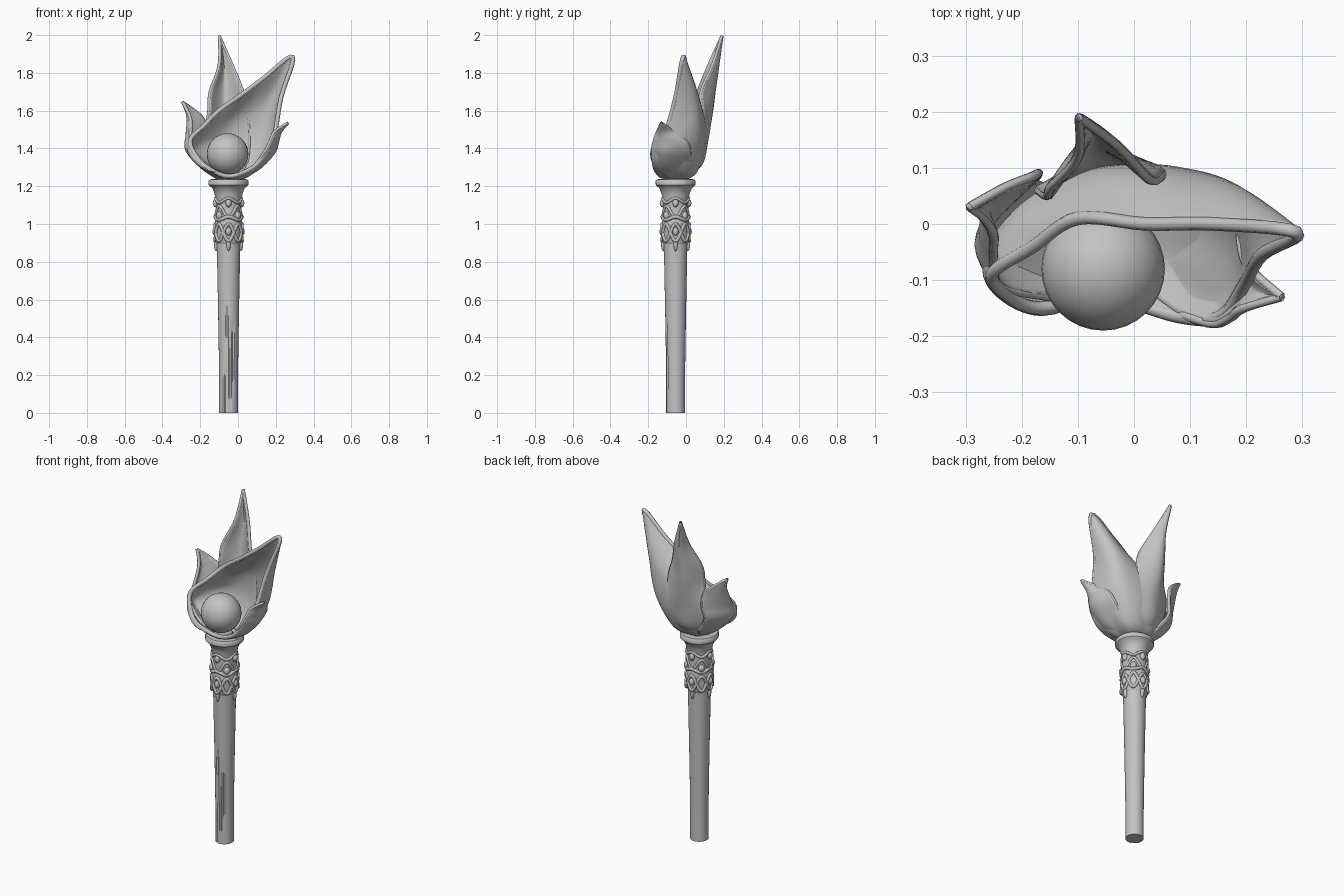
import bpy, bmesh, math
from mathutils import Vector

if "Cube" in bpy.data.objects:
    bpy.data.objects.remove(bpy.data.objects["Cube"])

AX, AY = -0.05, -0.055          # axis of the shaft
stone = bpy.data.materials.new("grey stone")
stone.diffuse_color = (0.55, 0.55, 0.55, 1)
stone.use_nodes = True
stone.node_tree.nodes["Principled BSDF"].inputs["Base Color"].default_value = stone.diffuse_color


def finish(name, bm, solid=0.0):
    bmesh.ops.recalc_face_normals(bm, faces=bm.faces)
    me = bpy.data.meshes.new(name)
    bm.to_mesh(me)
    bm.free()
    me.materials.append(stone)
    for p in me.polygons:
        p.use_smooth = True
    me.set_sharp_from_angle(angle=math.radians(40))
    ob = bpy.data.objects.new(name, me)
    bpy.context.collection.objects.link(ob)
    if solid:
        m = ob.modifiers.new("thickness", 'SOLIDIFY')
        m.thickness, m.offset = solid, 0
    return ob


def spline(pts, steps, cyclic=False):
    """Catmull-Rom curve through the points."""
    P, n, out = [Vector(p) for p in pts], len(pts), []
    at = (lambda i: P[i % n]) if cyclic else (lambda i: P[max(0, min(n - 1, i))])
    for i in range(n if cyclic else n - 1):
        a, b, c, d = at(i - 1), at(i), at(i + 1), at(i + 2)
        for k in range(steps):
            t = k / steps
            out.append(0.5 * (2 * b + (c - a) * t + (2 * a - 5 * b + 4 * c - d) * t * t
                              + (3 * b - a - 3 * c + d) * t ** 3))
    return out if cyclic else out + [P[-1]]


def grid(name, rows, cyclic=False, solid=0.018):
    """Smooth sheet through rows of control points."""
    rows = [spline(r, 6, cyclic) for r in rows]
    cols = [spline(c, 6) for c in zip(*rows)]
    bm = bmesh.new()
    v = [[bm.verts.new(p) for p in c] for c in cols]
    n = len(v)
    for i in range(n if cyclic else n - 1):
        for j in range(len(v[0]) - 1):
            a, b = v[i], v[(i + 1) % n]
            bm.faces.new((a[j], b[j], b[j + 1], a[j + 1]))
    bmesh.ops.remove_doubles(bm, verts=bm.verts, dist=0.0005)
    return finish(name, bm, solid)


def lathe(name, profile, seg=40, groove=None):
    """Capped turned part around the shaft axis."""
    bm = bmesh.new()
    rings = []
    for r, z in profile:
        ring = []
        for k in range(seg):
            a = 2 * math.pi * k / seg
            q = r - (groove(k, z) if groove else 0)
            ring.append(bm.verts.new((AX + q * math.cos(a), AY + q * math.sin(a), z)))
        rings.append(ring)
    for a, b in zip(rings, rings[1:]):
        for k in range(seg):
            bm.faces.new((a[k], a[(k + 1) % seg], b[(k + 1) % seg], b[k]))
    bm.faces.new(rings[0])
    bm.faces.new(rings[-1])
    return finish(name, bm)


def ball(name, loc, r, scale=(1, 1, 1), seg=16):
    bm = bmesh.new()
    bmesh.ops.create_uvsphere(bm, u_segments=seg, v_segments=seg // 2, radius=r)
    for v in bm.verts:
        v.co = Vector(loc) + Vector([v.co[i] * scale[i] for i in range(3)])
    return finish(name, bm)


def tube(name, pts, r, cyclic=True):
    cu = bpy.data.curves.new(name, 'CURVE')
    cu.dimensions, cu.bevel_depth, cu.bevel_resolution = '3D', r, 2
    s = cu.splines.new('POLY')
    s.points.add(len(pts) - 1)
    for p, q in zip(s.points, pts):
        p.co = (*q, 1)
    s.use_cyclic_u, s.use_smooth = cyclic, True
    cu.materials.append(stone)
    ob = bpy.data.objects.new(name, cu)
    bpy.context.collection.objects.link(ob)


def on_shaft(a, r, z):
    return (AX + r * math.cos(a), AY + r * math.sin(a), z)


# shaft, with shallow cracks on the front
cracks = {27: (0.0, 0.25), 29: (0.36, 0.62), 31: (0.02, 0.4), 33: (0.1, 0.5)}
def crack(k, z):
    lo, hi = cracks.get(k, (9, 9))
    return 0.005 if lo <= z <= hi else 0
lathe("shaft", [(0.05 + 0.017 * max(0, z / 20 - 0.2) ** 1.2, z * 0.046) for z in range(21)], 40, crack)

# collar with flange and neck
lathe("collar", [(0.06, 0.89), (0.069, 0.905), (0.072, 0.93), (0.07, 0.98), (0.073, 1.01),
                 (0.066, 1.03), (0.070, 1.06), (0.066, 1.10), (0.069, 1.13), (0.074, 1.16),
                 (0.086, 1.19), (0.098, 1.2), (0.105, 1.207), (0.106, 1.228), (0.1, 1.236),
                 (0.085, 1.238), (0.05, 1.232), (0.04, 1.25)])

# carved relief on the collar: rings, crossing vines, bosses, leaf points
TAU = 2 * math.pi
for i, (z, amp, ph, r, th) in enumerate([
        (0.955, 0.045, 0, 0.072, 0.009), (0.955, 0.045, math.pi, 0.072, 0.009),
        (1.03, 0.008, 0, 0.071, 0.010), (1.065, 0.03, math.pi, 0.069, 0.008),
        (1.125, 0.012, 0, 0.069, 0.008)]):
    tube("carved_vine_%d" % i,
         [on_shaft(TAU * k / 64, r, z + amp * math.cos(4 * TAU * k / 64 + ph)) for k in range(64)], th)
for k in range(4):
    a = TAU * k / 4
    ball("upper_boss_%d" % k, on_shaft(a, 0.068, 1.11), 0.02, (0.8, 0.8, 1.1), 12)
    ball("lower_boss_%d" % k, on_shaft(a, 0.07, 0.96), 0.02, (0.8, 0.8, 1.1), 12)
    ball("side_boss_%d" % k, on_shaft(a + TAU / 8, 0.068, 1.045), 0.018, (1, 1, 1.2), 12)
    ball("leaf_point_%d" % k, on_shaft(a, 0.066, 0.895), 0.016, (0.7, 0.7, 2.5), 12)

# orb held in the flower
ball("orb", (-0.055, -0.08, 1.37), 0.11, seg=32)

# main petal: an open bowl whose rim sweeps up to a tall point at the right
low = [(-.05, -.10, 1.245), (0, -.10, 1.25), (.06, -.10, 1.265), (.08, -.06, 1.28), (.08, 0, 1.28),
       (.06, .03, 1.28), (.02, .05, 1.28), (-.03, .05, 1.28), (-.09, .04, 1.28), (-.13, 0, 1.29),
       (-.14, -.05, 1.29), (-.12, -.09, 1.27), (-.08, -.10, 1.25)]
mid = [(-.05, -.115, 1.248), (.04, -.14, 1.27), (.12, -.15, 1.32), (.17, -.10, 1.38), (.18, -.02, 1.42),
       (.15, .06, 1.45), (.07, .09, 1.42), (-.03, .095, 1.42), (-.12, .075, 1.42), (-.20, .02, 1.39),
       (-.24, -.05, 1.36), (-.20, -.12, 1.31), (-.12, -.14, 1.27)]
upper = [(-.05, -.125, 1.25), (.06, -.155, 1.285), (.14, -.165, 1.355), (.19, -.105, 1.43),
         (.205, -.02, 1.55), (.20, .05, 1.66), (.09, .08, 1.60), (-.02, .08, 1.56), (-.12, .055, 1.5),
         (-.21, 0, 1.46), (-.26, -.07, 1.41), (-.235, -.125, 1.35), (-.16, -.155, 1.29)]
rim = [(-.05, -.13, 1.253), (.08, -.165, 1.30), (.155, -.165, 1.39), (.195, -.11, 1.48),
       (.228, -.055, 1.67), (.29, -.015, 1.885), (.14, 0, 1.775), (.02, 0, 1.685), (-.10, .01, 1.60),
       (-.18, -.04, 1.52), (-.25, -.085, 1.45), (-.235, -.12, 1.38), (-.17, -.15, 1.305)]
base = [(AX + (p[0] - AX) * 0.4, AY + (p[1] - AY) * 0.4, 1.238) for p in low]
grid("main_petal", [base, low, mid, upper, rim], True)
tube("main_petal_lip", spline(rim, 6, True), 0.012)


# outer petals: rows of (height, one edge, middle, other edge) then the tip
def petal(name, rows, tip):
    pts = [[(x, y, z) for x, y in r] for z, *r in rows] + [[tip] * 3]
    grid(name, pts)
    for side in (0, 2):
        tube(name + "_lip_%d" % side, spline([r[side] for r in pts[1:]], 6), 0.008, False)


petal("back_petal", [
    (1.25, (-.10, -.01), (-.05, .0), (0, .0)),
    (1.32, (-.14, .04), (-.05, .08), (.05, .06)),
    (1.45, (-.17, .06), (-.05, .11), (.06, .09)),
    (1.60, (-.155, .05), (-.07, .135), (.05, .085)),
    (1.70, (-.148, .065), (-.07, .148), (.027, .08)),
    (1.84, (-.10, .12), (-.075, .168), (-.03, .14))], (-.098, .19, 1.995))
petal("right_petal", [
    (1.245, (-.01, -.09), (.02, -.05), (0, -.01)),
    (1.30, (.08, -.16), (.115, -.09), (.08, .01)),
    (1.38, (.14, -.178), (.19, -.10), (.155, .02)),
    (1.44, (.17, -.168), (.21, -.10), (.185, 0)),
    (1.49, (.195, -.15), (.225, -.12), (.20, -.07))], (.263, -.13, 1.535))
petal("left_petal", [
    (1.245, (-.08, -.09), (-.11, -.05), (-.08, -.01)),
    (1.30, (-.15, -.13), (-.19, -.04), (-.12, .05)),
    (1.39, (-.24, -.11), (-.268, -.03), (-.18, .075)),
    (1.47, (-.25, -.06), (-.265, 0), (-.17, .09)),
    (1.55, (-.25, -.02), (-.26, .03), (-.18, .085)),
    (1.60, (-.268, .01), (-.27, .035), (-.23, .065))], (-.293, .03, 1.645))
